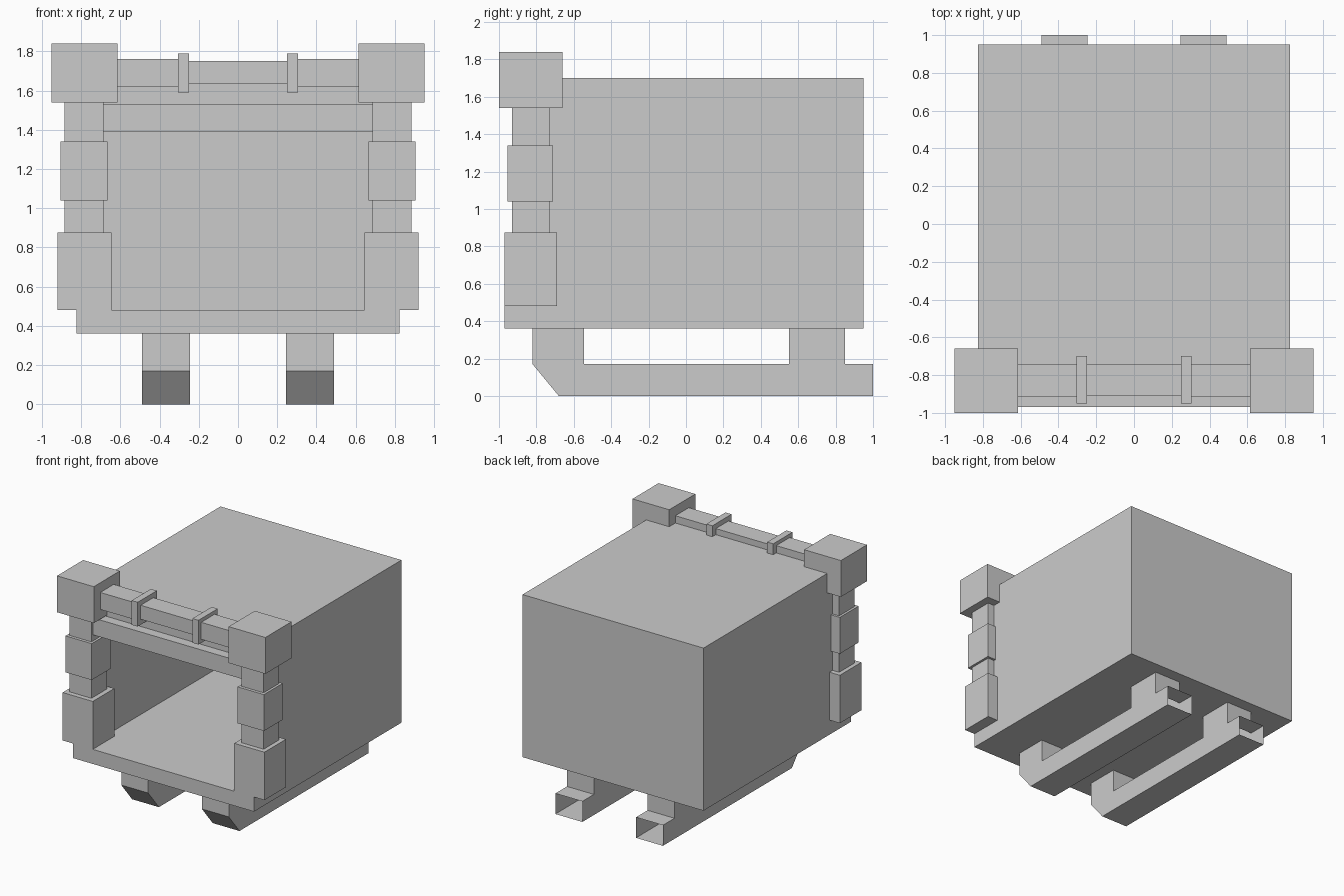
import bpy, bmesh

if "Cube" in bpy.data.objects:
    bpy.data.objects.remove(bpy.data.objects["Cube"])


def finish(name, bm):
    bmesh.ops.recalc_face_normals(bm, faces=bm.faces[:])
    me = bpy.data.meshes.new(name)
    bm.to_mesh(me)
    bm.free()
    ob = bpy.data.objects.new(name, me)
    bpy.context.collection.objects.link(ob)
    return ob


def mirror_x(ob):
    m = ob.modifiers.new("mirror", 'MIRROR')
    m.use_axis[0] = True
    m.use_mirror_merge = False
    return ob


def box(name, x, y, z):
    """Box from (min, max) ranges."""
    bm = bmesh.new()
    bmesh.ops.create_cube(bm, size=1)
    for v in bm.verts:
        v.co = [r[0] if c < 0 else r[1] for c, r in zip(v.co, (x, y, z))]
    return finish(name, bm)


def prism(name, profile, offset, open_y=None):
    """Extrude a closed profile; optionally leave faces lying at y = open_y open."""
    bm = bmesh.new()
    face = bm.faces.new([bm.verts.new(p) for p in profile])
    base = bmesh.ops.extrude_face_region(bm, geom=[face], use_keep_orig=True)
    verts = [g for g in base["geom"] if isinstance(g, bmesh.types.BMVert)]
    bmesh.ops.translate(bm, verts=verts, vec=offset)
    if open_y is not None:
        gone = [f for f in bm.faces if all(abs(v.co.y - open_y) < 1e-4 for v in f.verts)]
        bmesh.ops.delete(bm, geom=gone, context='FACES')
    return finish(name, bm)


# Hollow body: floor slab, arch of walls and roof, back wall
W, IN = 0.825, 0.705
FRONT, BACK_IN, BACK = -0.83, 0.83, 0.95
box("floor_slab", (-W, W), (-0.97, BACK), (0.36, 0.48))
arch = [(-W, 0.48), (-W, 1.70), (W, 1.70), (W, 0.48),
        (IN, 0.48), (IN, 1.53), (-IN, 1.53), (-IN, 0.48)]
prism("walls_and_roof", [(x, FRONT, z) for x, z in arch], (0, BACK_IN - FRONT, 0))
box("back_wall", (-W, W), (BACK_IN, BACK), (0.48, 1.70))

# Front frame: lintel and top rail
box("lintel", (-0.69, 0.69), (-0.91, -0.74), (1.39, 1.53))
box("rail_middle", (-0.25, 0.25), (-0.91, -0.745), (1.635, 1.75))

# Mirrored frame parts: posts, blocks, rail ends, rings
for name, x, y, z in [
    ("post", (0.685, 0.885), (-0.93, -0.73), (0.48, 1.54)),
    ("post_base", (0.645, 0.92), (-0.97, -0.69), (0.48, 0.875)),
    ("post_collar", (0.665, 0.905), (-0.955, -0.71), (1.04, 1.34)),
    ("corner_block", (0.615, 0.95), (-1.0, -0.66), (1.54, 1.84)),
    ("rail_end", (0.30, 0.615), (-0.915, -0.74), (1.62, 1.76)),
    ("rail_ring", (0.25, 0.305), (-0.95, -0.70), (1.59, 1.79)),
]:
    mirror_x(box(name, x, y, z))

# Skids: chamfered nose, two feet, open tube at the rear
skid = [(-0.82, 0.36), (-0.82, 0.17), (-0.68, 0), (1.0, 0), (1.0, 0.17),
        (0.85, 0.17), (0.85, 0.36), (0.55, 0.36), (0.55, 0.17),
        (-0.545, 0.17), (-0.545, 0.36)]
mirror_x(prism("skid", [(0.245, y, z) for y, z in skid], (0.245, 0, 0), open_y=1.0))
